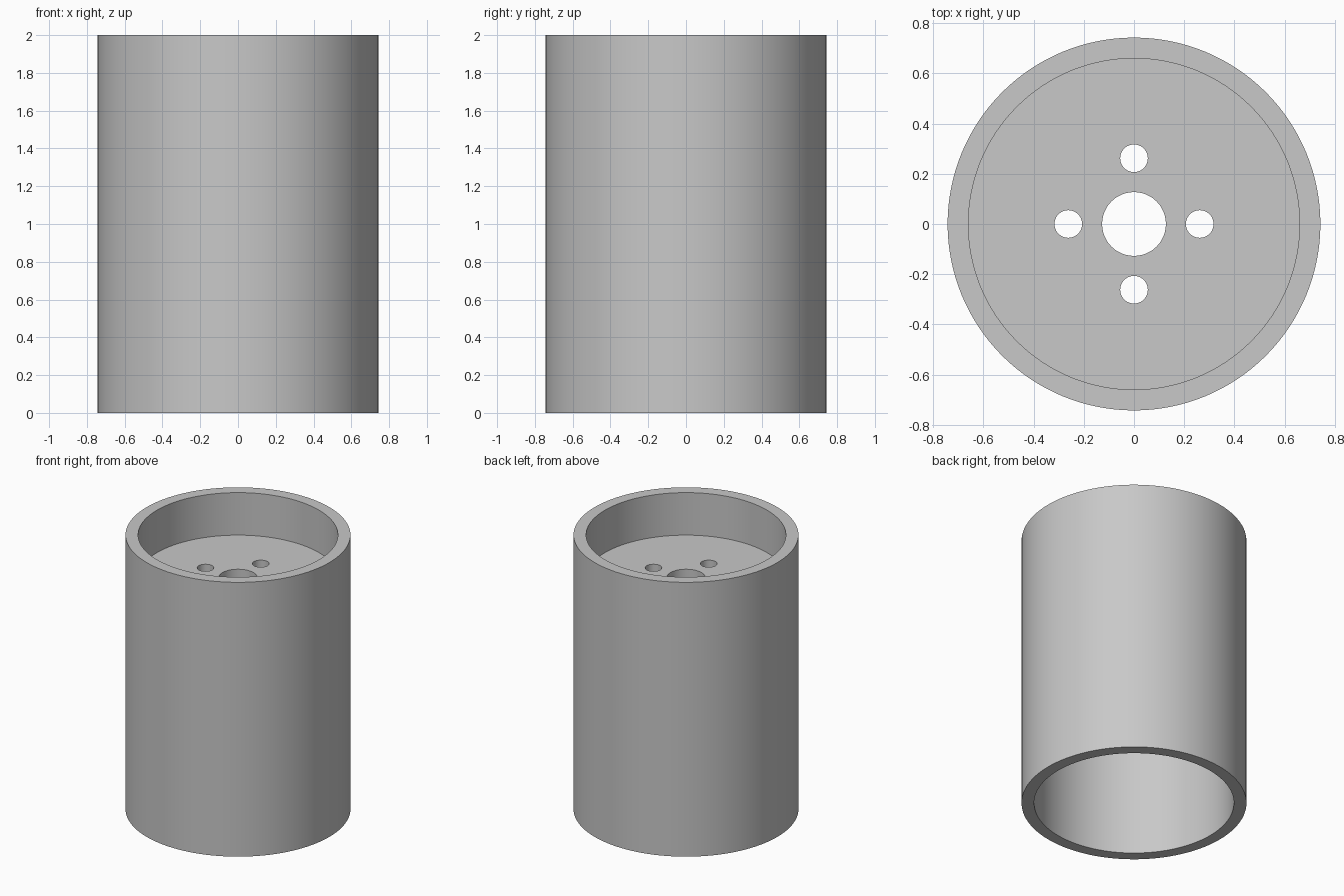
import bpy
import bmesh
import math
from mathutils import Matrix, Vector

if "Cube" in bpy.data.objects:
    bpy.data.objects.remove(bpy.data.objects["Cube"], do_unlink=True)

HEIGHT, OUTER, INNER = 2.0, 0.743, 0.66
PLATE_TOP, PLATE_BOTTOM = 1.69, 1.59
BORE, BOLT, BOLT_CIRCLE = 0.127, 0.055, 0.262
SEGMENTS = 128

grey = bpy.data.materials.new("light grey")
grey.use_nodes = True
colour = (0.58, 0.58, 0.58, 1)
grey.diffuse_color = colour
grey.node_tree.nodes["Principled BSDF"].inputs["Base Color"].default_value = colour


def add_object(name, bm):
    bmesh.ops.recalc_face_normals(bm, faces=bm.faces)
    mesh = bpy.data.meshes.new(name)
    bm.to_mesh(mesh)
    bm.free()
    mesh.materials.append(grey)
    obj = bpy.data.objects.new(name, mesh)
    bpy.context.collection.objects.link(obj)
    return obj


# Open tube with a recessed plate and centre bore, turned from one closed profile
profile = [(OUTER, 0), (OUTER, HEIGHT), (INNER, HEIGHT), (INNER, PLATE_TOP),
           (BORE, PLATE_TOP), (BORE, PLATE_BOTTOM), (INNER, PLATE_BOTTOM), (INNER, 0)]
bm = bmesh.new()
verts = [bm.verts.new((r, 0, z)) for r, z in profile]
edges = [bm.edges.new((v, verts[i - 1])) for i, v in enumerate(verts)]
bmesh.ops.spin(bm, geom=verts + edges, cent=(0, 0, 0), axis=(0, 0, 1),
               angle=math.tau, steps=SEGMENTS, use_merge=True)
bmesh.ops.remove_doubles(bm, verts=bm.verts, dist=0.0001)
housing = add_object("mounting_tube", bm)

# Four bolt holes around the bore
bm = bmesh.new()
for i in range(4):
    spot = Matrix.Rotation(i * math.pi / 2, 4, "Z") @ Vector(
        (BOLT_CIRCLE, 0, (PLATE_TOP + PLATE_BOTTOM) / 2))
    bmesh.ops.create_cone(bm, cap_ends=True, segments=48, radius1=BOLT, radius2=BOLT,
                          depth=0.3, matrix=Matrix.Translation(spot))
cutter = add_object("bolt_hole_cutter", bm)
cutter.hide_render = True

cut = housing.modifiers.new("bolt_holes", "BOOLEAN")
cut.operation = "DIFFERENCE"
cut.solver = "EXACT"
cut.object = cutter

bpy.ops.object.select_all(action="DESELECT")
housing.select_set(True)
bpy.context.view_layer.objects.active = housing
bpy.ops.object.modifier_apply(modifier=cut.name)
bpy.data.objects.remove(cutter, do_unlink=True)
bpy.ops.object.shade_smooth_by_angle(angle=math.radians(30))
